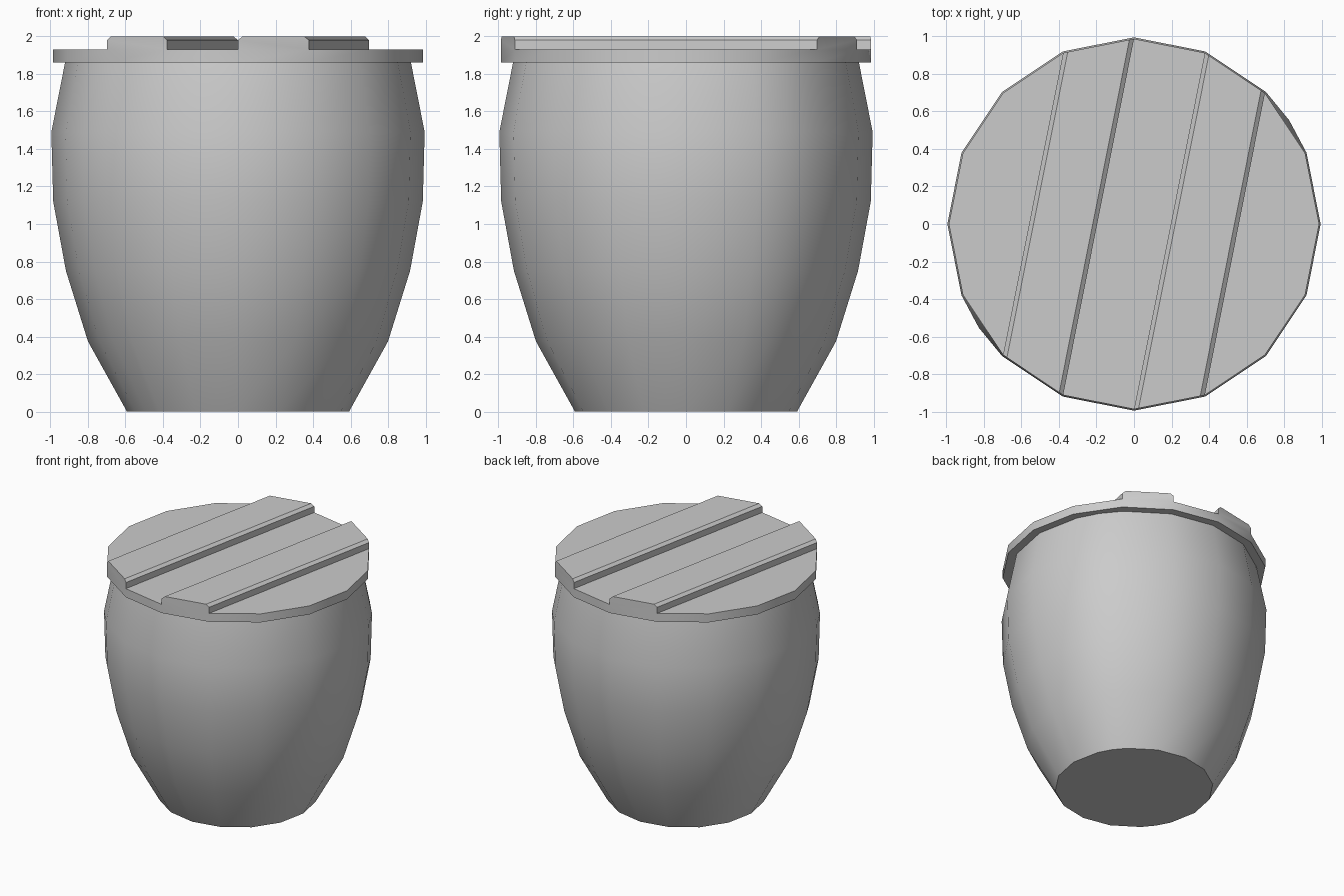
import bpy, bmesh, math

cube = bpy.data.objects.get("Cube")
if cube:
    bpy.data.objects.remove(cube, do_unlink=True)

grey = bpy.data.materials.new("plain_grey")
grey.use_nodes = True
grey.diffuse_color = (0.6, 0.6, 0.6, 1)
grey.node_tree.nodes["Principled BSDF"].inputs["Base Color"].default_value = grey.diffuse_color

SIDES = 16
STEP = math.tau / SIDES


def ring(radius, z, steps):
    return [(radius * math.cos(s * STEP), radius * math.sin(s * STEP), z) for s in steps]


def build(name, faces):
    """Weld a list of polygons into one object with sharp edges kept."""
    bm = bmesh.new()
    for face in faces:
        bm.faces.new([bm.verts.new(p) for p in face])
    bmesh.ops.remove_doubles(bm, verts=bm.verts[:], dist=0.0005)
    bmesh.ops.recalc_face_normals(bm, faces=bm.faces[:])
    mesh = bpy.data.meshes.new(name)
    bm.to_mesh(mesh)
    bm.free()
    mesh.materials.append(grey)
    ob = bpy.data.objects.new(name, mesh)
    bpy.context.collection.objects.link(ob)
    bpy.ops.object.select_all(action='DESELECT')
    ob.select_set(True)
    bpy.context.view_layer.objects.active = ob
    bpy.ops.object.shade_smooth_by_angle(angle=math.radians(30))
    return ob


def walls(lower, upper):
    n = len(lower)
    return [(lower[i], lower[(i + 1) % n], upper[(i + 1) % n], upper[i]) for i in range(n)]


# Pot body: bulging profile, with one extra column on two opposite sides
profile = [(0.592, 0), (0.80, 0.375), (0.917, 0.75), (0.985, 1.12), (0.995, 1.49), (0.92, 1.87)]
columns = sorted(list(range(SIDES)) + [1.5, 9.5])
rings = [ring(r, z, columns) for r, z in profile]
pot_faces = [rings[0]]
for lower, upper in zip(rings, rings[1:]):
    pot_faces += walls(lower, upper)
build("pot_body", pot_faces)

# Lid: flat disc with low boards between two raised, chamfered boards
BASE, LOW, EDGE, TOP, CHAMFER = 1.86, 1.93, 1.98, 2.0, 0.025
bottom = ring(0.987, BASE, range(SIDES))
rim = ring(0.987, LOW, range(SIDES))
lid_faces = [bottom] + walls(bottom, rim)
for low_board in (range(5, 11), (3, 4, 11, 12), (13, 14, 15, 0, 1, 2)):
    lid_faces.append([rim[k] for k in low_board])


def raised_end(a, b):
    """Outline of a raised board's end, from rim corner a to rim corner b."""
    def point(t, z):
        return (a[0] + (b[0] - a[0]) * t, a[1] + (b[1] - a[1]) * t, z)
    t = CHAMFER / math.dist(a, b)
    return [point(0, LOW), point(0, EDGE), point(t, TOP),
            point(1 - t, TOP), point(1, EDGE), point(1, LOW)]


for back_a, back_b, front_a, front_b in ((5, 4, 10, 11), (3, 2, 12, 13)):
    back = raised_end(rim[back_a], rim[back_b])
    front = raised_end(rim[front_a], rim[front_b])
    lid_faces += [back, front]
    lid_faces += walls(back, front)[:-1]
build("lid", lid_faces)
